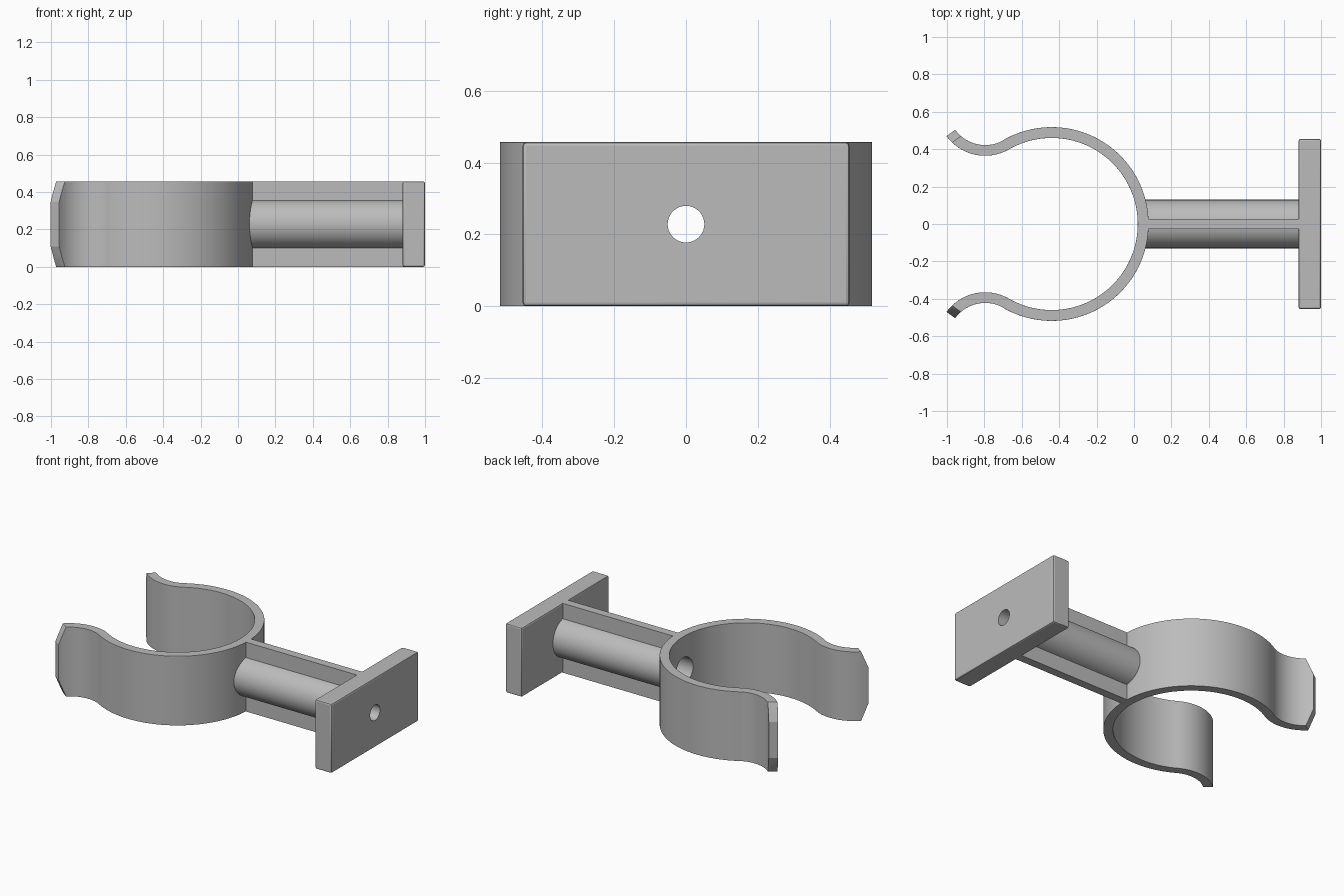
import bpy, bmesh
from math import sin, cos, radians, pi
from mathutils import Matrix, Vector

if "Cube" in bpy.data.objects:
    bpy.data.objects.remove(bpy.data.objects["Cube"])

H = 0.457                 # overall height
MID = H / 2

grey = bpy.data.materials.new("plain grey")
grey.use_nodes = True
grey.diffuse_color = (0.5, 0.5, 0.5, 1)
grey.node_tree.nodes["Principled BSDF"].inputs["Base Color"].default_value = (0.5, 0.5, 0.5, 1)


def make_object(name, bm):
    bmesh.ops.recalc_face_normals(bm, faces=bm.faces[:])
    mesh = bpy.data.meshes.new(name)
    bm.to_mesh(mesh)
    bm.free()
    mesh.materials.append(grey)
    obj = bpy.data.objects.new(name, mesh)
    bpy.context.collection.objects.link(obj)
    return obj


def box(name, x0, x1, width):
    bm = bmesh.new()
    bmesh.ops.create_cube(bm, size=1)
    bmesh.ops.scale(bm, vec=(x1 - x0, width, H), verts=bm.verts)
    bmesh.ops.translate(bm, vec=((x0 + x1) / 2, 0, MID), verts=bm.verts)
    return make_object(name, bm)


def rod(name, x0, x1, radius):
    bm = bmesh.new()
    turn = Matrix.Translation(((x0 + x1) / 2, 0, MID)) @ Matrix.Rotation(pi / 2, 4, 'Y')
    bmesh.ops.create_cone(bm, cap_ends=True, segments=64, radius1=radius,
                          radius2=radius, depth=x1 - x0, matrix=turn)
    return make_object(name, bm)


def arc(cx, cy, r_a, r_b, start, end, steps):
    """Pairs of points along two concentric arcs."""
    pairs = []
    for i in range(steps + 1):
        a = radians(start + (end - start) * i / steps)
        pairs.append([(cx + r * cos(a), cy + r * sin(a)) for r in (r_a, r_b)])
    return pairs


def spring_clip():
    # Half of the wall: the main ring, then the lip that flares outward
    lip_x, lip_y, tip = -0.796, 0.62, 216
    half = arc(-0.44, 0, 0.518, 0.46, 0, 119.8, 44)
    half += arc(lip_x, lip_y, 0.198, 0.255, 299.8, tip, 24)[1:]
    mirrored = [[(x, -y) for x, y in pair] for pair in half[:0:-1]]
    bm = bmesh.new()
    rows = [[bm.verts.new((x, y, z)) for z in (0, H) for x, y in pair]
            for pair in mirrored + half]
    for a, b in zip(rows, rows[1:]):
        for i, j in ((0, 1), (1, 3), (3, 2), (2, 0)):
            bm.faces.new((a[i], a[j], b[j], b[i]))
    for row in (rows[0], rows[-1]):
        bm.faces.new([row[i] for i in (0, 1, 3, 2)])
    bmesh.ops.recalc_face_normals(bm, faces=bm.faces[:])
    # Slanted cuts on the upper and lower corners of both lip ends
    t = radians(tip)
    for side in (1, -1):
        for up in (1, -1):
            point = (lip_x + 0.227 * cos(t), side * (lip_y + 0.227 * sin(t)),
                     MID + up * (MID - 0.11))
            normal = Vector((sin(t) * 0.11, -side * cos(t) * 0.11, up * 0.045)).normalized()
            bmesh.ops.bisect_plane(bm, geom=bm.verts[:] + bm.edges[:] + bm.faces[:],
                                   plane_co=point, plane_no=normal, clear_outer=True)
            bmesh.ops.holes_fill(bm, edges=[e for e in bm.edges if e.is_boundary], sides=0)
    return make_object("spring_clip", bm)


def finish(obj, bevel, cutters):
    """Round the edges, cut the holes and set the shading."""
    if bevel:
        mod = obj.modifiers.new("rounded edges", 'BEVEL')
        mod.width, mod.segments = bevel, 2
        mod.limit_method, mod.angle_limit = 'ANGLE', radians(40)
    for cutter in cutters:
        mod = obj.modifiers.new("hole", 'BOOLEAN')
        mod.operation, mod.solver, mod.object = 'DIFFERENCE', 'EXACT', cutter
    bpy.context.view_layer.update()
    graph = bpy.context.evaluated_depsgraph_get()
    mesh = bpy.data.meshes.new_from_object(obj.evaluated_get(graph))
    obj.modifiers.clear()
    obj.data = mesh
    mesh.shade_smooth()
    mesh.set_sharp_from_angle(angle=radians(20))


# Screw hole through the plate, with a wider bore open to the clip
screw_hole = rod("screw_hole_cutter", -0.1, 1.2, 0.051)
wide_bore = rod("wide_bore_cutter", -0.1, 0.8, 0.09)

# Clip, round stem, stiffening web and wall plate
parts = [(spring_clip(), 0.012),
         (rod("stem", 0.04, 0.9, 0.13), 0),
         (box("stem_web", 0.05, 0.9, 0.055), 0),
         (box("wall_plate", 0.88, 1.0, 0.91), 0.01)]
for part, bevel in parts:
    finish(part, bevel, (screw_hole, wide_bore))

for cutter in (screw_hole, wide_bore):
    bpy.data.objects.remove(cutter)
